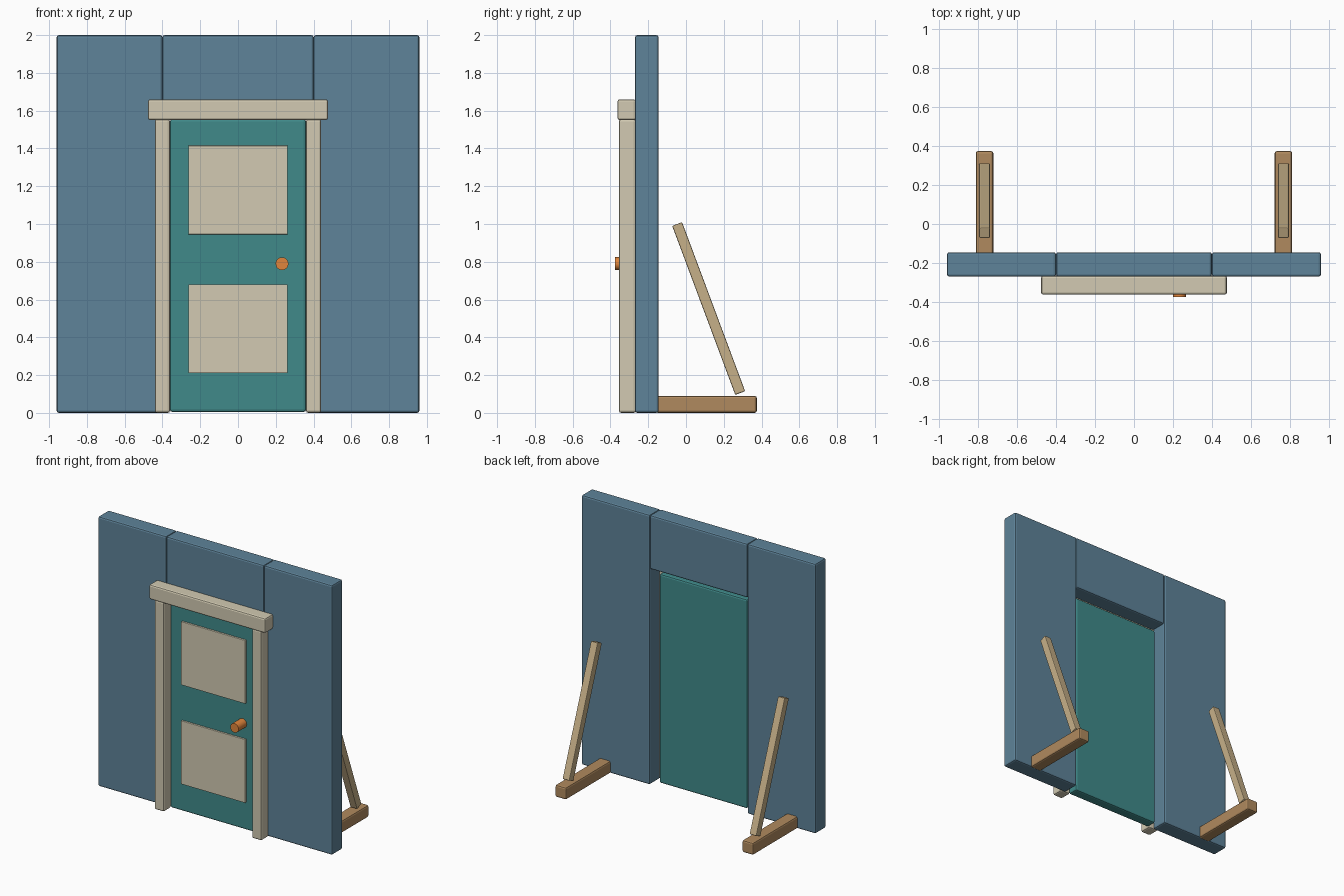
import bpy
import math
from mathutils import Vector

if "Cube" in bpy.data.objects:
    bpy.data.objects.remove(bpy.data.objects["Cube"])


def material(name, rgb):
    m = bpy.data.materials.new(name)
    m.diffuse_color = (*rgb, 1)
    m.use_nodes = True
    m.node_tree.nodes["Principled BSDF"].inputs["Base Color"].default_value = m.diffuse_color
    return m


BLUE = material("wall_paint", (0.112, 0.227, 0.319))
TEAL = material("door_paint", (0.051, 0.254, 0.254))
CREAM = material("trim_paint", (0.644, 0.591, 0.445))
ORANGE = material("knob_metal", (0.745, 0.235, 0.045))
BROWN = material("foot_wood", (0.434, 0.254, 0.112))
TAN = material("brace_wood", (0.565, 0.434, 0.246))


def finish(ob, name, mat, bevel):
    ob.name = name
    ob.data.materials.append(mat)
    if bevel:
        mod = ob.modifiers.new("soft_edges", 'BEVEL')
        mod.width = bevel
        mod.segments = 2
    return ob


def box(name, mat, xs, ys, zs, bevel=0.012):
    """Box from its (min, max) range on each axis."""
    bpy.ops.mesh.primitive_cube_add(
        size=1, location=[(a + b) / 2 for a, b in (xs, ys, zs)])
    ob = bpy.context.object
    ob.scale = [b - a for a, b in (xs, ys, zs)]
    bpy.ops.object.transform_apply(location=False, rotation=False, scale=True)
    return finish(ob, name, mat, bevel)


def beam(name, mat, start, end, width):
    """Square bar between two points lying in the YZ plane."""
    start, end = Vector(start), Vector(end)
    d = end - start
    h = width / 2
    ob = box(name, mat, (-h, h), (-h, h), (-d.length / 2, d.length / 2), 0.006)
    ob.location = (start + end) / 2
    ob.rotation_euler.x = math.atan2(-d.y, d.z)
    return ob


# Wall above the doorway
WALL_Y = (-0.27, -0.145)
box("wall_header", BLUE, (-0.4, 0.4), WALL_Y, (1.6, 2.0))

# Door leaf with two raised panels
box("door", TEAL, (-0.36, 0.36), (-0.278, -0.2), (0.005, 1.555))
for name, zs in (("lower", (0.21, 0.68)), ("upper", (0.945, 1.415))):
    box(name + "_door_panel", CREAM, (-0.263, 0.263), (-0.292, -0.27), zs, 0.003)

# Door knob
bpy.ops.mesh.primitive_cylinder_add(
    vertices=20, radius=0.034, depth=0.1,
    location=(0.233, -0.325, 0.79), rotation=(math.pi / 2, 0, 0))
finish(bpy.context.object, "door_knob", ORANGE, 0)
bpy.ops.object.shade_smooth_by_angle()

# Lintel across the door frame
box("door_lintel", CREAM, (-0.477, 0.477), (-0.363, -0.265), (1.55, 1.66))

# Mirrored wall sides, frame posts and rear supports
for side, s in (("left", -1), ("right", 1)):
    def span(a, b):
        return tuple(sorted((s * a, s * b)))
    box(side + "_wall", BLUE, span(0.4, 0.96), WALL_Y, (0, 2.0))
    box(side + "_frame_post", CREAM, span(0.36, 0.44), (-0.355, -0.265), (0, 1.555))
    box(side + "_foot", BROWN, span(0.722, 0.812), (-0.16, 0.375), (0, 0.09))
    beam(side + "_brace", TAN, (s * 0.767, 0.287, 0.105),
         (s * 0.767, -0.047, 1.0), 0.056)
